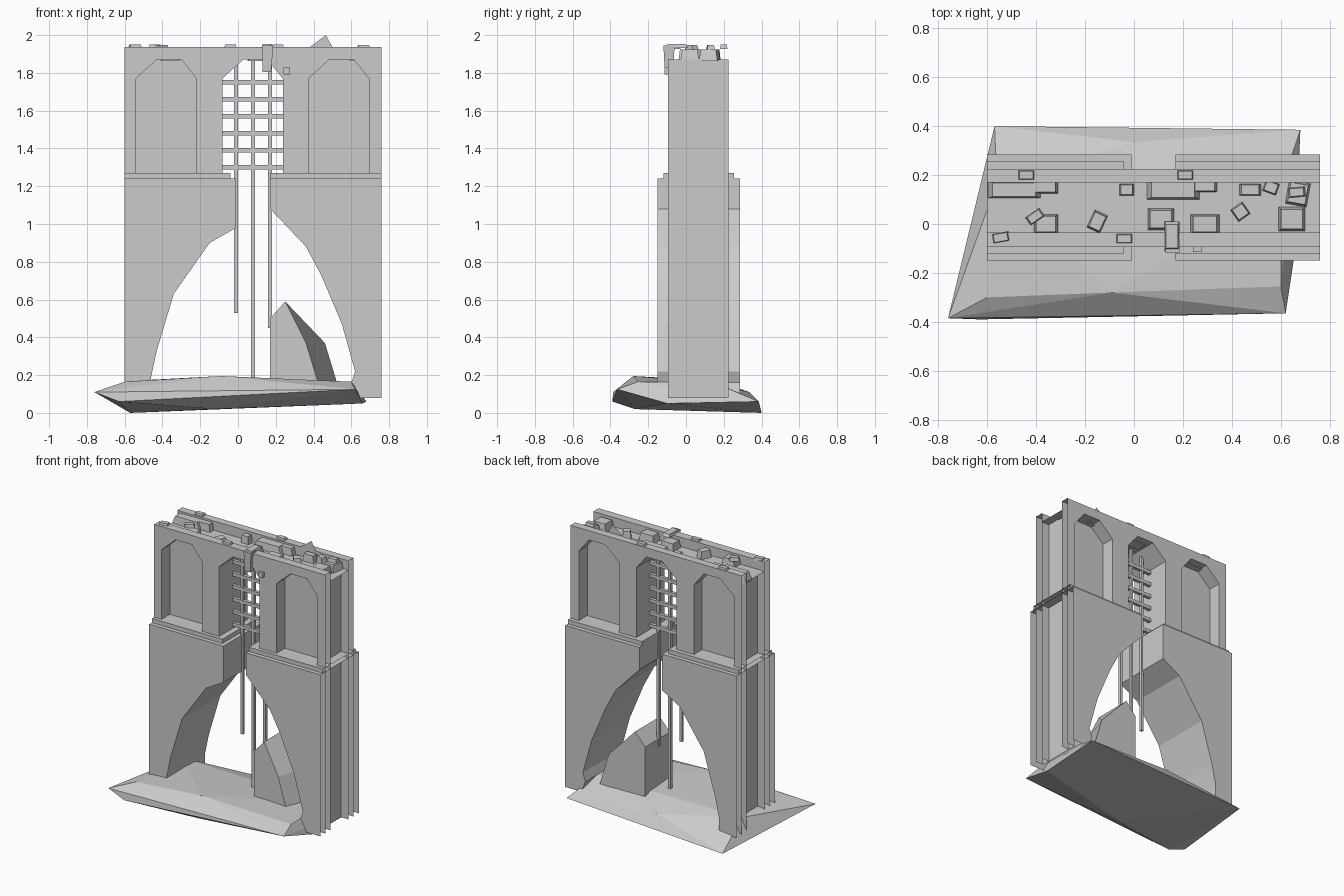
import bpy, bmesh, math
from mathutils import Matrix, Vector

if "Cube" in bpy.data.objects:
    bpy.data.objects.remove(bpy.data.objects["Cube"])

Y0, Y1 = -0.095, 0.225      # upper wall faces
L0, L1 = -0.15, 0.285       # lower facing panels
IN0, IN1 = -0.035, 0.17     # inner parapet faces
XL, XR, TOP, ROOF, BASE = -0.60, 0.76, 1.936, 1.87, 0.08


def finish(name, bm):
    me = bpy.data.meshes.new(name)
    bm.to_mesh(me)
    bm.free()
    ob = bpy.data.objects.new(name, me)
    bpy.context.collection.objects.link(ob)
    return ob


def sheet(bm, pts, y):
    # flat face in the xz plane
    return bm.faces.new([bm.verts.new((x, y, z)) for x, z in pts])


def strip(bm, path, ya, yb):
    # open band swept along y
    a = [bm.verts.new((x, ya, z)) for x, z in path]
    b = [bm.verts.new((x, yb, z)) for x, z in path]
    for i in range(len(path) - 1):
        bm.faces.new((a[i], a[i + 1], b[i + 1], b[i]))


def rect(x0, x1, z0, z1):
    return [(x0, z0), (x1, z0), (x1, z1), (x0, z1)]


def block(name, loc, size, rot=(0, 0, 0), taper=0.8):
    bm = bmesh.new()
    bmesh.ops.create_cube(bm, size=1)
    for v in bm.verts:
        if v.co.z > 0:
            v.co.x *= taper
            v.co.y *= taper
        v.co = Vector((v.co.x * size[0], v.co.y * size[1], v.co.z * size[2]))
    ob = finish(name, bm)
    ob.location = loc
    ob.rotation_euler = rot
    return ob


# upper wall with two niches and the gate opening
def opening(dx):
    return [(-0.54 + dx, 1.27), (-0.54 + dx, 1.77), (-0.43 + dx, 1.87),
            (-0.30 + dx, 1.87), (-0.22 + dx, 1.77), (-0.22 + dx, 1.27)]


left, gate, right = opening(0), opening(0.457), opening(0.913)
bm = bmesh.new()
outline = [(XL, 1.24)] + [(XL, 1.27)] + left + gate + right + [(XR, 1.27), (XR, TOP), (XL, TOP)]
outline = outline[1:]
for face_y, back_y in ((Y0, 0.0), (Y1, 0.13)):
    sheet(bm, outline, face_y)
    for niche in (left, right):
        strip(bm, niche, face_y, back_y)
        sheet(bm, niche, back_y)
strip(bm, gate, Y0, Y1)
finish("upper_wall", bm)

# parapets and roof walk, open at the ends
bm = bmesh.new()
for outer, inner in ((Y0, IN0), (Y1, IN1)):
    strip(bm, [(XL, TOP), (XR, TOP)], outer, inner)
    sheet(bm, rect(XL, XR, ROOF, TOP), inner)
strip(bm, [(XL, ROOF), (XR, ROOF)], IN0, IN1)
sheet(bm, [(0.38, TOP), (0.5, TOP), (0.465, 2.0)], IN1)
finish("parapet", bm)

# recessed end walls
bm = bmesh.new()
for xe, xc in ((XL, XL + 0.055), (XR, XR - 0.06)):
    strip(bm, [(xc, BASE), (xc, ROOF)], Y0, Y1)
    for y in (Y0, IN0, IN1, Y1):
        sheet(bm, rect(min(xe, xc), max(xe, xc), BASE, ROOF), y)
finish("end_wall", bm)

# lower piers with the broken arch
arch_left = [(-0.46, BASE), (-0.46, 0.19), (-0.43, 0.33), (-0.34, 0.63),
             (-0.15, 0.90), (-0.01, 0.98), (-0.01, 1.24)]
arch_right = [(0.63, BASE), (0.60, 0.16), (0.62, 0.22), (0.55, 0.47), (0.44, 0.73),
              (0.36, 0.88), (0.17, 1.08), (0.17, 1.24)]
for name, arch, xe, xi in (("left", arch_left, XL, -0.04), ("right", arch_right, XR, 0.17)):
    bm = bmesh.new()
    for y in (L0, L1):
        sheet(bm, arch + [(xe, 1.24), (xe, BASE)], y)
    strip(bm, arch + [(xe, 1.24)], L0, L1)
    finish(name + "_pier", bm)
    bm = bmesh.new()
    strip(bm, [(xi, 1.24), (xi, 1.27), (xe, 1.27)], -0.12, 0.255)
    for y in (-0.12, 0.255):
        sheet(bm, rect(xe, xi, 1.24, 1.27), y)
    finish(name + "_cornice", bm)

# portcullis bars
for x, z in ((-0.01, 0.53), (0.08, 0.15), (0.17, 0.45)):
    block("vertical_bar", (x, 0.065, (z + 1.87) / 2), (0.02, 0.02, 1.87 - z), taper=1)
for i in range(6):
    block("cross_bar", (0.078, 0.065, 1.30 + 0.09 * i), (0.32, 0.024, 0.024), taper=1)

# fallen arch piece
bm = bmesh.new()
f = sheet(bm, [(0.17, 0.13), (0.17, 0.50), (0.25, 0.59), (0.36, 0.37), (0.43, 0.14)], -0.06)
ext = bmesh.ops.extrude_face_region(bm, geom=[f])
back = [v for v in ext["geom"] if isinstance(v, bmesh.types.BMVert)]
for v in back:
    v.co.y += 0.28
    if v.co.x > 0.3:
        v.co.x += 0.1
bmesh.ops.recalc_face_normals(bm, faces=bm.faces)
finish("fallen_arch_piece", bm)

# ground rock
bm = bmesh.new()
for p in ((-0.76, -0.385, 0.11), (-0.63, -0.39, 0.06), (-0.60, -0.30, 0.165), (-0.14, -0.34, 0.10),
          (-0.09, -0.28, 0.195), (0.62, -0.365, 0.125), (0.60, -0.255, 0.165), (-0.12, -0.27, 0.02),
          (0.66, -0.1, 0.05), (0.68, 0.385, 0.06), (0.0, 0.335, 0.11), (-0.57, 0.40, 0.0),
          (-0.56, 0.17, 0.17), (0.60, 0.15, 0.16)):
    bm.verts.new(p)
bmesh.ops.convex_hull(bm, input=bm.verts)
finish("ground_rock", bm)

# rubble on the roof walk: x, y, width, depth, turn
for x, y, w, d, r in ((-0.49, 0.14, 0.22, 0.07, 0), (-0.365, 0.15, 0.11, 0.05, 0),
                      (-0.03, 0.14, 0.06, 0.05, 0), (0.16, 0.14, 0.22, 0.08, 0),
                      (0.29, 0.155, 0.10, 0.05, 0), (0.475, 0.14, 0.09, 0.05, 0),
                      (0.56, 0.15, 0.06, 0.05, -20), (0.67, 0.125, 0.09, 0.10, -10),
                      (-0.36, 0.0, 0.10, 0.08, 0), (0.11, 0.02, 0.11, 0.09, 0),
                      (0.29, 0.0, 0.12, 0.08, 0), (0.645, 0.02, 0.11, 0.10, 0),
                      (-0.15, 0.01, 0.06, 0.08, -25), (0.435, 0.05, 0.06, 0.06, 35)):
    block("roof_rubble", (x, y, 1.893), (w, d, 0.06), (0, 0, math.radians(r)))

# loose stones higher up
for x, y, z, r in ((-0.44, 0.20, 1.938, 0), (-0.545, -0.055, 1.938, 10), (-0.04, -0.06, 1.938, 0),
                   (0.21, 0.20, 1.938, 0), (-0.405, 0.03, 1.935, 35), (0.665, 0.13, 1.935, 5)):
    block("loose_stone", (x, y, z), (0.07, 0.04, 0.025), (0, 0, math.radians(r)))

# stones hanging over the gate
block("hanging_stone", (0.155, -0.09, 1.875), (0.045, 0.045, 0.14), (0, math.radians(2), 0), 1.3)
block("hanging_stone_top", (0.155, -0.05, 1.942), (0.06, 0.12, 0.02))
block("gate_stone", (0.258, -0.10, 1.81), (0.035, 0.03, 0.035), taper=1)
